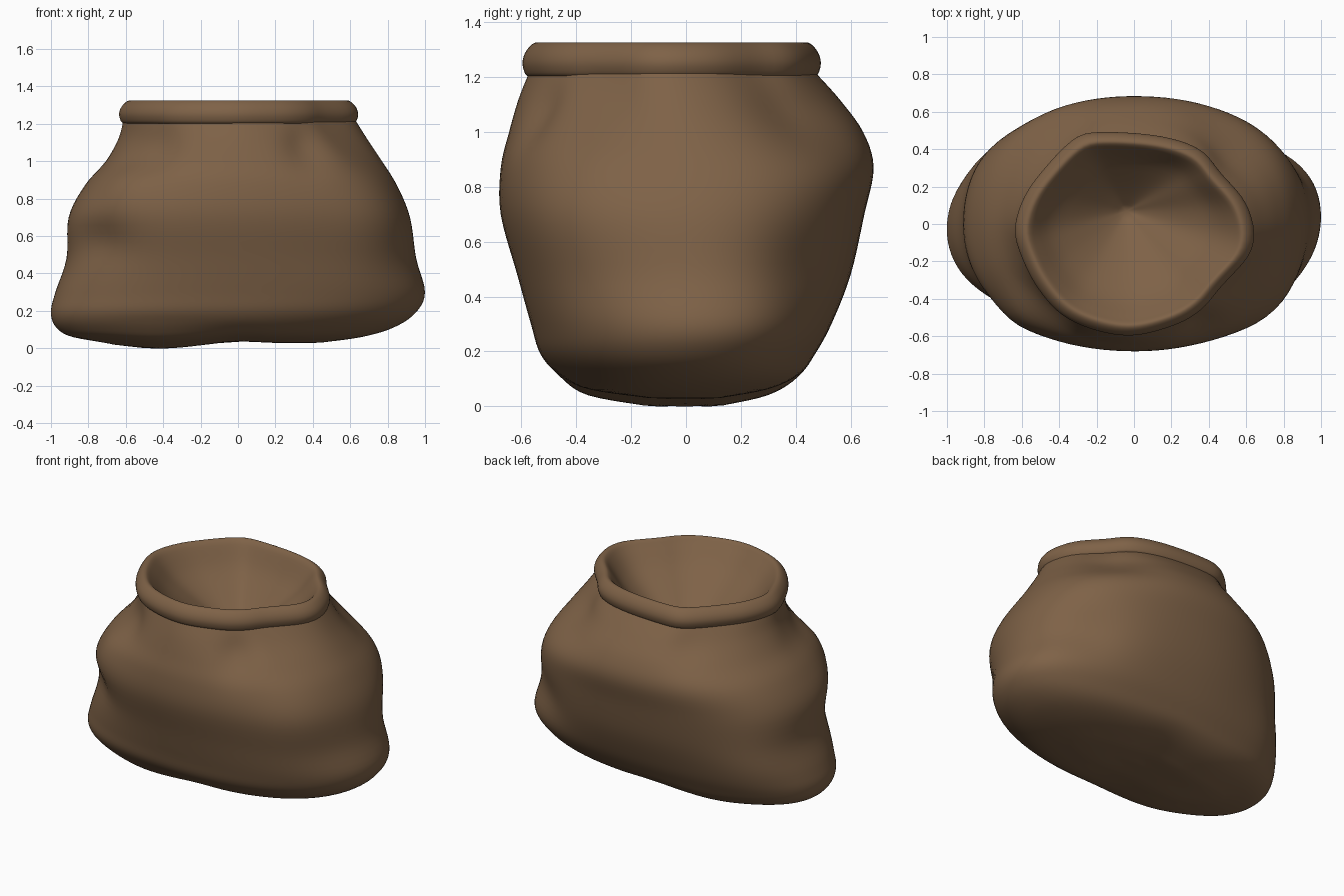
import bpy, bmesh, math
from math import pi, cos, sin, exp

if "Cube" in bpy.data.objects:
    bpy.data.objects.remove(bpy.data.objects["Cube"])

N = 96  # points around

# body levels: z, left, right, front, back, blend towards the mouth outline
LEVELS = [
    (.030, -.66, .44, -.17, .15, 0),
    (.060, -.88, .66, -.37, .31, 0),
    (.110, -.97, .83, -.46, .41, 0),
    (.190, -1.0, .95, -.53, .47, 0),
    (.300, -.975, 1.0, -.565, .53, 0),
    (.480, -.915, .955, -.615, .60, 0),
    (.700, -.905, .92, -.675, .65, 0),
    (.870, -.82, .85, -.675, .685, .1),
    (1.00, -.71, .77, -.645, .65, .4),
    (1.12, -.645, .69, -.61, .565, .8),
    (1.215, -.62, .63, -.572, .478, 1),
]
# mouth outline, counter-clockwise
MOUTH = [(.645, -.04), (.59, .13), (.46, .275), (.36, .395), (.14, .47),
         (-.2, .492), (-.33, .45), (-.51, .26), (-.6, .12), (-.64, -.03),
         (-.615, -.14), (-.52, -.335), (-.35, -.51), (-.05, -.597),
         (.22, -.54), (.37, -.45), (.46, -.34), (.615, -.17)]
# rolled rim and inner bowl: z, scale of mouth outline
RIM = [(1.203, .965), (1.215, .985), (1.25, 1.0), (1.285, .985), (1.315, .945),
       (1.326, .905), (1.315, .87), (1.28, .82), (1.18, .68), (1.08, .47),
       (.985, .25), (.92, .08)]
# dents and bulges: x, y, z, width, height, depth
DENTS = [(.37, -.55, 1.08, .08, .10, .04), (-.43, -.50, 1.08, .08, .10, .025),
         (.50, .45, 1.03, .17, .11, .07), (-.33, .52, 1.08, .10, .10, .03),
         (-.60, -.48, .85, .09, .12, -.02), (.74, .40, .50, .17, .13, .05),
         (-.74, .36, .40, .18, .20, -.03), (.70, -.42, .72, .18, .25, -.035),
         (-.58, -.42, 1.05, .12, .08, .03), (-.74, -.40, .58, .14, .08, .035)]


def spline(a, b, c, d, t):
    return tuple(.5 * (2 * q + (r - p) * t + (2 * p - 5 * q + 4 * r - s) * t * t
                       + (3 * q - p - 3 * r + s) * t ** 3) for p, q, r, s in zip(a, b, c, d))


def sample(points, per, closed=False):
    """Smooth points into a finer list."""
    n, out = len(points), []
    for i in range(n if closed else n - 1):
        ids = [(i + k) % n if closed else min(max(i + k, 0), n - 1) for k in (-1, 0, 1, 2)]
        out += [spline(*[points[j] for j in ids], k / per) for k in range(per)]
    return out if closed else out + [points[-1]]


mouth = sample(MOUTH, 24, True)
CX, CY = 0.0, -.05


def mouth_point(a):
    """Mouth outline point in direction a from the mouth centre."""
    d = lambda p: cos(math.atan2(p[1] - CY, p[0] - CX) - a)
    p = max(mouth, key=d)
    r = math.hypot(p[0] - CX, p[1] - CY)
    return r * cos(a), r * sin(a)


outline = [mouth_point(2 * pi * i / N) for i in range(N)]
# slightly relaxed outline
for _ in range(2):
    outline = [tuple((outline[i - 1][k] + 2 * outline[i][k] + outline[(i + 1) % N][k]) / 4
                     for k in (0, 1)) for i in range(N)]
MX = max(abs(p[0]) for p in outline)
MY = max(abs(p[1]) for p in outline)


def body_ring(level):
    z, xl, xr, yf, yb, w = level
    cx, cy, a, b = (xl + xr) / 2, (yf + yb) / 2, (xr - xl) / 2, (yb - yf) / 2
    ring = []
    for i in range(N):
        t = 2 * pi * i / N
        # fuller corners than an ellipse
        full = 1 + .045 * sin(2 * t) ** 2
        ex, ey = cx + a * full * cos(t), cy + b * full * sin(t)
        ey += .06 * max(ex, 0) ** 2
        # mouth outline stretched to the size of this level
        mx, my = cx + a * outline[i][0] / MX, cy + b * outline[i][1] / MY
        x, y = ex * (1 - w) + mx * w, ey * (1 - w) + my * w
        push = sum(dp * exp(-((x - dx) ** 2 + (y - dy) ** 2) / (2 * dw * dw)
                            - (z - dz) ** 2 / (2 * dh * dh))
                   for dx, dy, dz, dw, dh, dp in DENTS)
        ring.append((x - push * cos(t), y - push * sin(t), z + base_wave(x, z)))
    return ring


def base_wave(x, z):
    """Uneven underside that fades upwards."""
    f = max(0, 1 - z / .15)
    return f * (.014 * exp(-(x / .15) ** 2) - .034 * exp(-((x + .42) / .25) ** 2))


def rim_ring(level):
    z, s = level
    k = max(0, 1 - s / .85)  # bowl centre drifts back
    return [(CX - .04 * k + s * x, CY + .12 * k + s * y, z) for x, y in outline]


def loft(name, rings, start_cap=None, end_cap=None):
    bm = bmesh.new()
    rows = [[bm.verts.new(p) for p in r] for r in rings]
    for lo, hi in zip(rows, rows[1:]):
        for i in range(N):
            j = (i + 1) % N
            bm.faces.new((lo[i], lo[j], hi[j], hi[i]))
    for cap, row, flip in ((start_cap, rows[0], True), (end_cap, rows[-1], False)):
        if cap:
            c = bm.verts.new(cap)
            for i in range(N):
                f = (row[i], row[(i + 1) % N], c)
                bm.faces.new(f[::-1] if flip else f)
    me = bpy.data.meshes.new(name)
    bm.to_mesh(me)
    bm.free()
    ob = bpy.data.objects.new(name, me)
    bpy.context.collection.objects.link(ob)
    me.materials.append(cloth)
    for p in me.polygons:
        p.use_smooth = True
    return ob


cloth = bpy.data.materials.new("brown_cloth")
cloth.diffuse_color = (.21, .122, .063, 1)
cloth.use_nodes = True
cloth.node_tree.nodes["Principled BSDF"].inputs["Base Color"].default_value = cloth.diffuse_color

# sagging sack body with closed underside
under = [[(-.1 + (x + .1) * s, y * s, .027 + base_wave(-.1 + (x + .1) * s, .027))
          for x, y, z in body_ring(LEVELS[0])] for s in (.25, .5, .75)]
loft("sack_body", under + [body_ring(l) for l in sample(LEVELS, 5)],
     start_cap=(-.1, 0, .028))

# rolled rim flowing into the hollow mouth
neck = [(1.212, .93)]
loft("rolled_rim", [rim_ring(l) for l in neck + sample(RIM, 3)],
     end_cap=(-.04, .07, .895))
